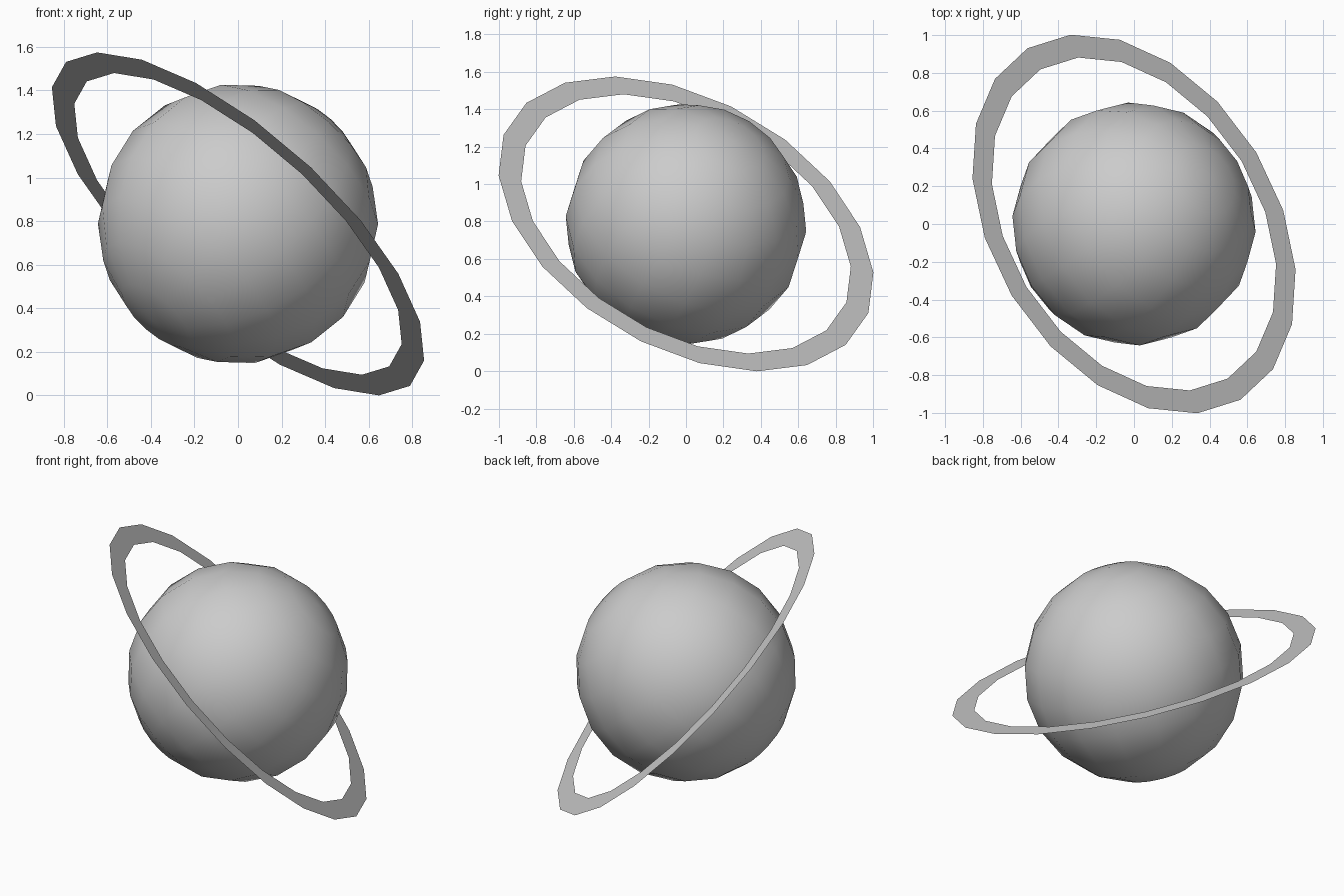
import bpy, bmesh, math
from mathutils import Vector, Matrix

if "Cube" in bpy.data.objects:
    bpy.data.objects.remove(bpy.data.objects["Cube"])

# Shared tilted frame: ring normal as local z, highest ring corner as local x
center = Vector((0, 0, 0.787))
normal = Vector((0.614, 0.384, 0.689)).normalized()
u = Vector((-0.597, -0.349, 0.7215))
u = (u - normal * u.dot(normal)).normalized()
v = normal.cross(u)
frame = Matrix((u, v, normal)).transposed().to_4x4()
frame.translation = center


def make_object(name, bm):
    mesh = bpy.data.meshes.new(name)
    bm.to_mesh(mesh)
    bm.free()
    obj = bpy.data.objects.new(name, mesh)
    bpy.context.collection.objects.link(obj)
    obj.matrix_world = frame
    return obj


# Smooth low-poly globe, tilted with the ring
bm = bmesh.new()
bmesh.ops.create_uvsphere(bm, u_segments=16, v_segments=10, radius=0.645)
for f in bm.faces:
    f.smooth = True
make_object("planet_globe", bm)

# Flat paper-thin ring with 20 sides
bm = bmesh.new()
sides = 20
loops = []
for r in (0.957, 1.088):
    loops.append([bm.verts.new((r * math.cos(2 * math.pi * i / sides),
                                r * math.sin(2 * math.pi * i / sides), 0))
                  for i in range(sides)])
inner, outer = loops
for i in range(sides):
    j = (i + 1) % sides
    bm.faces.new((inner[i], outer[i], outer[j], inner[j]))
make_object("planet_ring", bm)
